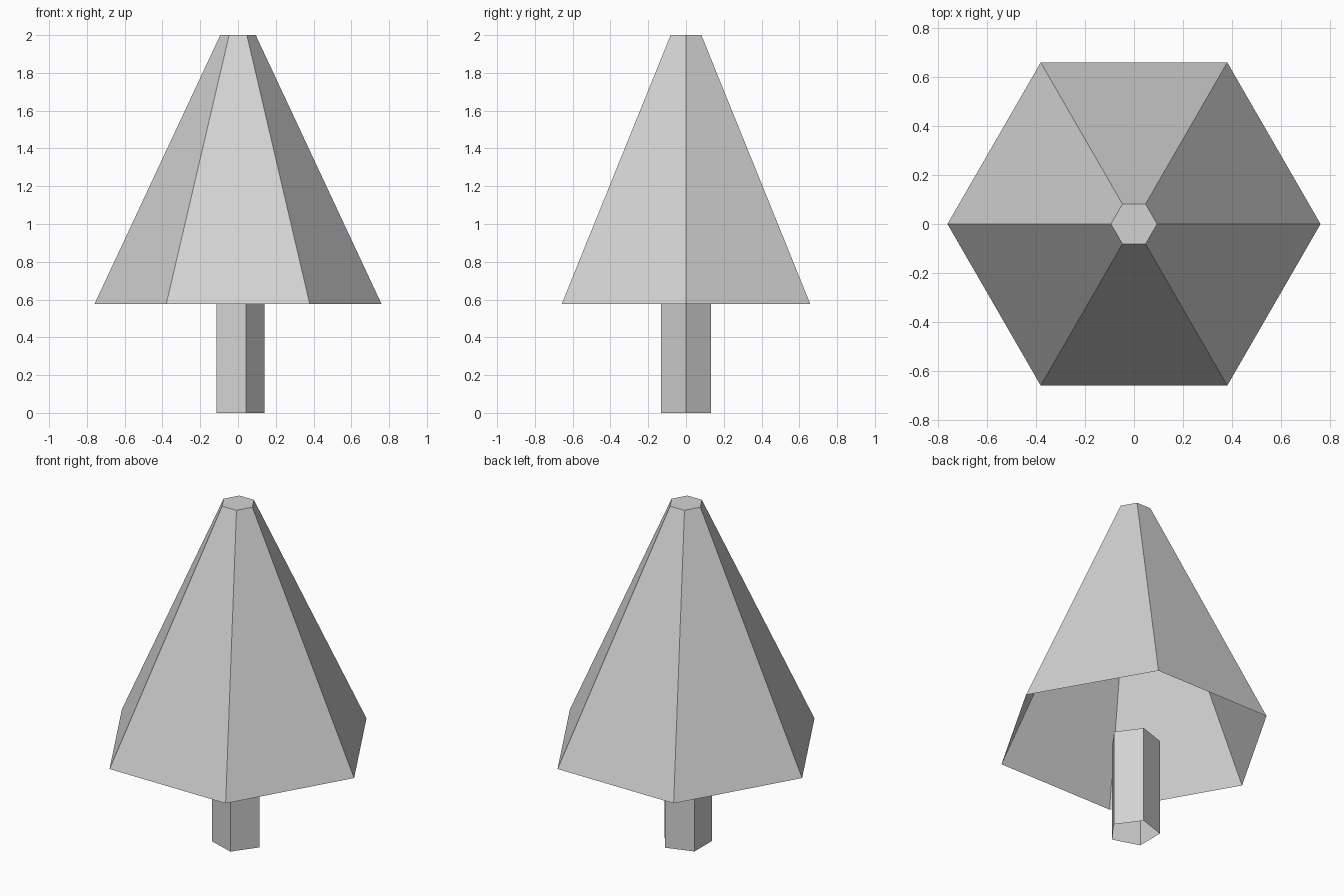
import bpy
import bmesh
import math

if "Cube" in bpy.data.objects:
    bpy.data.objects.remove(bpy.data.objects["Cube"], do_unlink=True)

gray = bpy.data.materials.new("light_gray")
gray.use_nodes = True
colour = (0.65, 0.65, 0.65, 1)
gray.diffuse_color = colour
bsdf = next(n for n in gray.node_tree.nodes if n.type == 'BSDF_PRINCIPLED')
bsdf.inputs["Base Color"].default_value = colour


def shell(name, sides, r_low, r_high, z_low, z_high, top_cap):
    """Hollow tapered prism with a corner on +x and an open bottom."""
    bm = bmesh.new()
    rings = []
    for r, z in ((r_low, z_low), (r_high, z_high)):
        angles = [math.tau * i / sides for i in range(sides)]
        rings.append([bm.verts.new((r * math.cos(a), r * math.sin(a), z))
                      for a in angles])
    low, high = rings
    for i in range(sides):
        j = (i + 1) % sides
        bm.faces.new((low[i], low[j], high[j], high[i]))
    if top_cap:
        bm.faces.new(high)
    mesh = bpy.data.meshes.new(name)
    bm.to_mesh(mesh)
    bm.free()
    mesh.materials.append(gray)
    obj = bpy.data.objects.new(name, mesh)
    bpy.context.collection.objects.link(obj)
    return obj


# Six-sided hollow foliage with a small flat tip
shell("foliage", 6, 0.76, 0.094, 0.576, 2.0, True)
# Five-sided open trunk
shell("trunk", 5, 0.14, 0.14, 0.0, 0.576, False)
